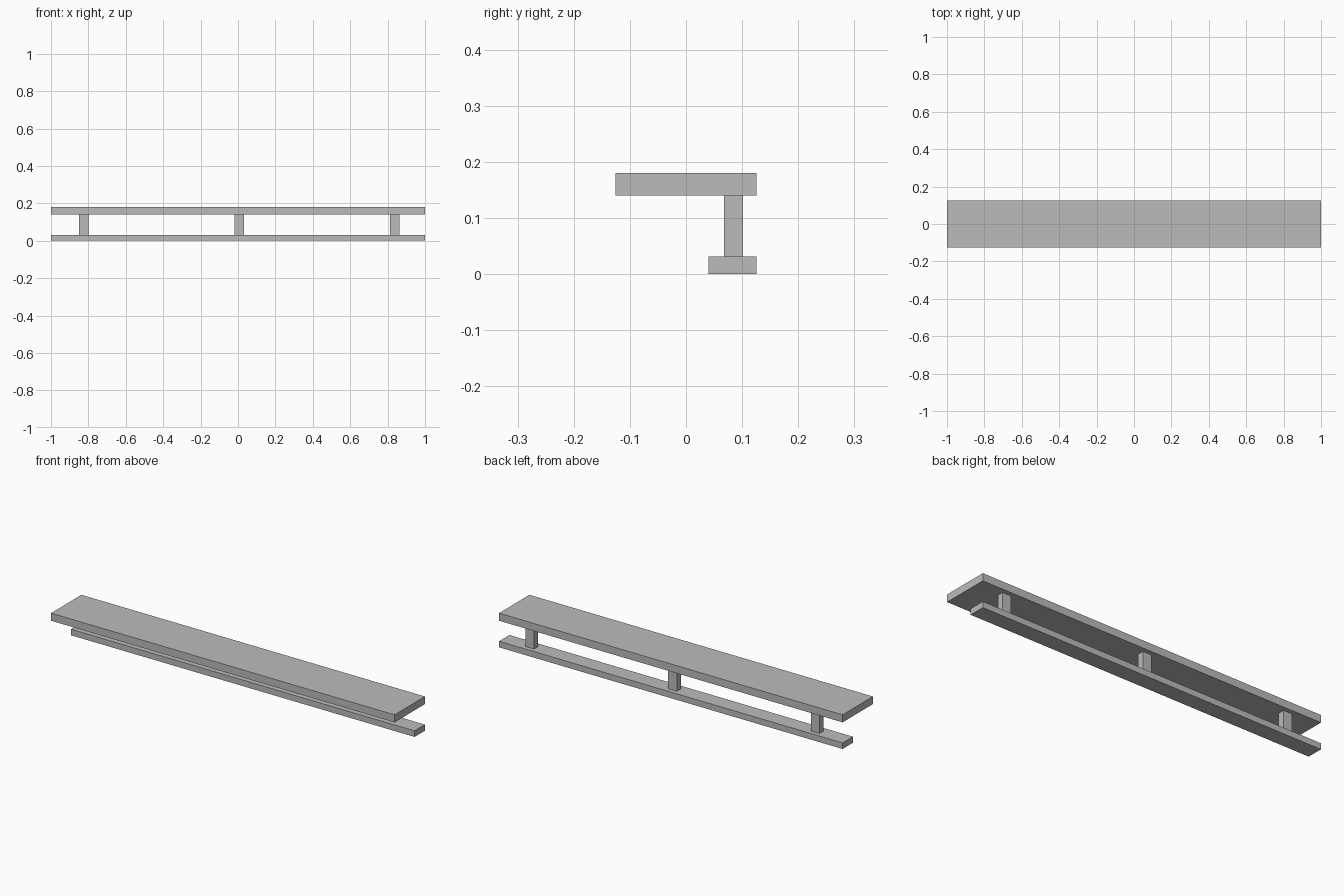
import bpy

# Remove the default cube
cube = bpy.data.objects.get("Cube")
if cube:
    bpy.data.objects.remove(cube, do_unlink=True)

# Single plain grey finish
GREY = (0.5, 0.5, 0.5, 1.0)
grey = bpy.data.materials.new("light_grey")
grey.use_nodes = True
grey.diffuse_color = GREY
shader = next(n for n in grey.node_tree.nodes if n.type == 'BSDF_PRINCIPLED')
shader.inputs["Base Color"].default_value = GREY


def box(name, x, y, z):
    """Add a box spanning the given (min, max) ranges."""
    spans = (x, y, z)
    bpy.ops.mesh.primitive_cube_add(size=1, location=[(a + b) / 2 for a, b in spans])
    obj = bpy.context.object
    obj.name = name
    obj.scale = [b - a for a, b in spans]
    bpy.ops.object.transform_apply(location=False, rotation=False, scale=True)
    obj.data.materials.append(grey)
    return obj


LENGTH = (-1, 1)
BACK = 0.126
RAIL_TOP = 0.032
SLAB_BOTTOM = 0.14

# Wide top slab and narrow rail, flush along the back
box("top_slab", LENGTH, (-BACK, BACK), (SLAB_BOTTOM, 0.18))
box("bottom_rail", LENGTH, (0.04, BACK), (0, RAIL_TOP))

# Three evenly spaced posts joining rail and slab
for name, step in (("right_post", -1), ("middle_post", 0), ("left_post", 1)):
    centre = 0.007 + step * 0.831
    box(name, (centre - 0.025, centre + 0.025), (0.068, 0.102), (RAIL_TOP, SLAB_BOTTOM))
